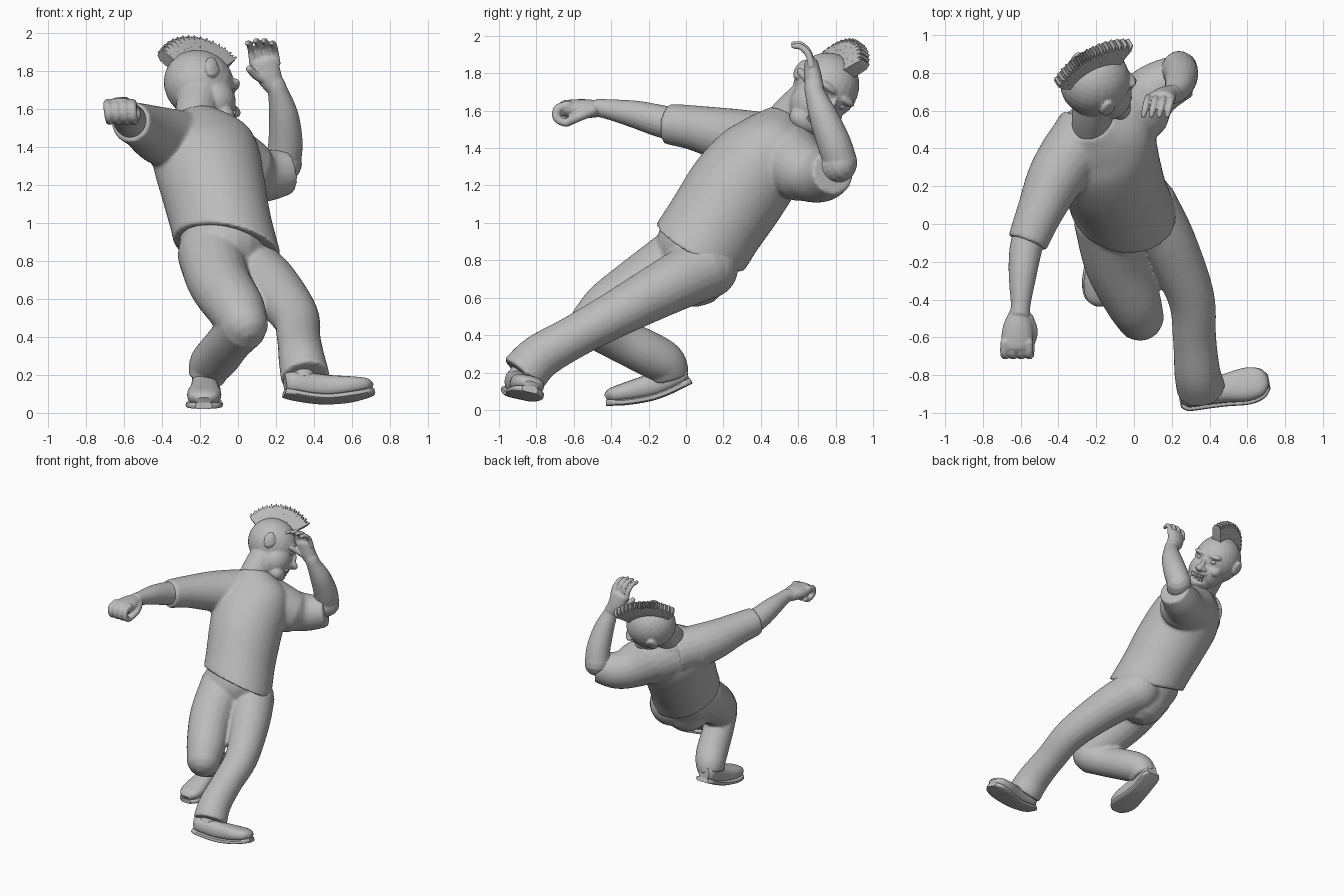
import bpy, bmesh, math
from mathutils import Vector, Matrix

if "Cube" in bpy.data.objects:
    bpy.data.objects.remove(bpy.data.objects["Cube"])

clay = bpy.data.materials.new("plain grey")
clay.use_nodes = True
GREY = (0.5, 0.5, 0.5, 1)
clay.diffuse_color = GREY
clay.node_tree.nodes["Principled BSDF"].inputs["Base Color"].default_value = GREY


def tube(bm, rings, side=(1, 0, 0), steps=5, segs=20, power=1.0, rounded=False):
    """Smooth limb through rings of (x, y, z, half width, half depth)."""
    rows = [Vector(r if len(r) == 5 else (*r, r[3])) for r in rings]
    ext = [rows[0] * 2 - rows[1]] + rows + [rows[-1] * 2 - rows[-2]]
    path = []
    for a, b, c, d in zip(ext, ext[1:], ext[2:], ext[3:]):
        for k in range(steps):
            t = k / steps
            path.append(0.5 * (2 * b + (c - a) * t + (2 * a - 5 * b + 4 * c - d) * t * t
                               + (3 * b - a - 3 * c + d) * t ** 3))
    path.append(rows[-1])
    pts = [Vector(p[:3]) for p in path]
    loops = []

    def ring(center, tangent, rx, ry):
        sx = Vector(side) - tangent * tangent.dot(Vector(side))
        sx.normalize()
        sy = tangent.cross(sx)
        vs = []
        for i in range(segs):
            a = 2 * math.pi * i / segs
            c, s = math.cos(a), math.sin(a)
            vs.append(bm.verts.new(center + sx * rx * math.copysign(abs(c) ** power, c)
                                   + sy * ry * math.copysign(abs(s) ** power, s)))
        loops.append(vs)

    def dome(center, tangent, rx, ry, sign):
        angles = (75, 50, 25) if sign < 0 else (25, 50, 75)
        for deg in angles:
            a = math.radians(deg)
            ring(center + tangent * sign * min(rx, ry) * math.sin(a), tangent,
                 rx * math.cos(a), ry * math.cos(a))

    n = len(pts)
    for i, p in enumerate(path):
        tan = (pts[min(i + 1, n - 1)] - pts[max(i - 1, 0)]).normalized()
        if rounded and i == 0:
            dome(pts[i], tan, p[3], p[4], -1)
        ring(pts[i], tan, p[3], p[4])
        if rounded and i == n - 1:
            dome(pts[i], tan, p[3], p[4], 1)
    for lo, hi in zip(loops, loops[1:]):
        for i in range(segs):
            j = (i + 1) % segs
            bm.faces.new((lo[i], lo[j], hi[j], hi[i]))
    bm.faces.new(loops[0][::-1])
    bm.faces.new(loops[-1])


def ball(bm, frame, center, size):
    m = frame @ Matrix.Translation(center) @ Matrix.Diagonal((*size, 1))
    bmesh.ops.create_uvsphere(bm, u_segments=24, v_segments=16, radius=1, matrix=m)


def finish(name, bm, voxel=0, smooth=4):
    bmesh.ops.recalc_face_normals(bm, faces=bm.faces)
    mesh = bpy.data.meshes.new(name)
    bm.to_mesh(mesh)
    bm.free()
    mesh.materials.append(clay)
    ob = bpy.data.objects.new(name, mesh)
    bpy.context.collection.objects.link(ob)
    bpy.ops.object.select_all(action="DESELECT")
    ob.select_set(True)
    bpy.context.view_layer.objects.active = ob
    if voxel:
        rm = ob.modifiers.new("blend", "REMESH")
        rm.mode, rm.voxel_size, rm.use_smooth_shade = "VOXEL", voxel, True
        sm = ob.modifiers.new("soften", "SMOOTH")
        sm.iterations = smooth
    else:
        bpy.ops.object.shade_smooth_by_angle(angle=math.radians(40))


# Shirt: leaning torso trimmed at a slanted hem, then shoulders and two sleeves
bm = bmesh.new()
tube(bm, [(0, -.08, .64, .27, .26), (-.06, .07, .86, .27, .265), (-.09, .16, 1.0, .265, .265),
          (-.13, .28, 1.18, .275, .27), (-.17, .41, 1.35, .285, .245),
          (-.2, .48, 1.46, .25, .185), (-.23, .54, 1.56, .12, .11)],
     side=(.97, .1, -.2), segs=36)
geom = bm.verts[:] + bm.edges[:] + bm.faces[:]
cut = bmesh.ops.bisect_plane(bm, geom=geom, plane_co=(-.06, .07, .87), plane_no=(.22, .55, 1),
                             clear_inner=True)
rim = [e for e in cut["geom_cut"] if isinstance(e, bmesh.types.BMEdge)]
bmesh.ops.holes_fill(bm, edges=rim, sides=0)
tube(bm, [(-.33, .37, 1.42, .17), (-.15, .5, 1.37, .2), (.02, .6, 1.29, .175)], rounded=True)
tube(bm, [(-.24, .5, 1.41, .17), (-.4, .27, 1.455, .155), (-.5, .06, 1.505, .123),
          (-.565, -.1, 1.53, .108)])
tube(bm, [(-.13, .54, 1.36, .18), (.02, .63, 1.28, .16), (.13, .72, 1.25, .142),
          (.26, .785, 1.27, .12)], side=(0, 0, 1))
finish("shirt", bm, .012, 8)

# Trousers: pelvis with bent right leg and stretched left leg
bm = bmesh.new()
tube(bm, [(-.08, .1, .93, .23), (-.07, .07, .85, .235), (-.05, .05, .74, .19)], rounded=True)
tube(bm, [(-.14, .02, .84, .18), (-.1, -.2, .69, .165), (-.01, -.4, .55, .15),
          (.03, -.49, .47, .13)], rounded=True)
tube(bm, [(.03, -.49, .46, .13), (-.04, -.36, .38, .118), (-.1, -.21, .305, .12),
          (-.145, -.115, .25, .115), (-.17, -.09, .175, .095, .108)])
tube(bm, [(.06, .1, .76, .17), (.18, -.1, .66, .15), (.3, -.38, .51, .125),
          (.32, -.6, .39, .115), (.335, -.78, .285, .122), (.355, -.875, .185, .13)])
ball(bm, Matrix.Identity(4), (.05, .1, .76), (.17, .18, .17))
finish("trousers", bm, .012, 6)


# Shoes: upper, sole and ankle, bent down in the middle
def shoe(name, heel, toe, up, ankle, sag):
    heel, toe, up = Vector(heel), Vector(toe), Vector(up)
    d = toe - heel
    up = (up - d * up.dot(d) / d.length_squared).normalized()
    side = d.cross(up)
    profile = [(0, .045, .1), (.08, .068, .12), (.3, .07, .13), (.5, .075, .125),
               (.75, .09, .105), (.92, .075, .08), (1, .035, .045)]
    upper, sole = [], []
    for t, w, h in profile:
        floor = heel + d * t - up * sag * math.sin(math.pi * t)
        upper.append((*(floor + up * h / 2), w, h / 2))
        sole.append((*(floor + d * (t - .5) * .03), w + .008, .017))
    bm = bmesh.new()
    tube(bm, upper, side=side, power=.8)
    tube(bm, sole, side=side, power=.45, segs=24)
    base = heel + d * .2 + up * .06
    tube(bm, [(*base, .068), (*((base + Vector(ankle)) / 2), .067), (*ankle, .065)])
    finish(name, bm)


shoe("right_shoe", (-.17, .02, .155), (-.18, -.42, .04), (0, 0, 1), (-.16, -.08, .26), .035)
shoe("left_shoe", (.25, -.92, .105), (.705, -.835, .11), (0, .22, 1), (.34, -.85, .24), .035)

# Right arm reaching forward, ending in a fist
bm = bmesh.new()
tube(bm, [(-.53, 0, 1.52, .085), (-.57, -.12, 1.54, .087), (-.59, -.27, 1.58, .074),
          (-.6, -.43, 1.61, .052), (-.605, -.48, 1.615, .055, .05)])
tube(bm, [(-.605, -.47, 1.61, .055, .045), (-.615, -.55, 1.61, .08, .052),
          (-.62, -.64, 1.61, .085, .048)], rounded=True)
for i in range(4):
    x = -.685 + i * .043
    tube(bm, [(x, -.63, 1.63, .024), (x, -.685, 1.61, .024), (x + .005, -.69, 1.56, .023),
              (x + .01, -.645, 1.535, .021), (x + .01, -.6, 1.55, .02)], segs=12, rounded=True)
tube(bm, [(-.56, -.5, 1.6, .03), (-.535, -.57, 1.57, .027), (-.55, -.64, 1.535, .023)],
     segs=12, rounded=True)
finish("right_arm", bm, .007, 3)

# Left arm folded up, with an open hand
bm = bmesh.new()
tube(bm, [(.1, .7, 1.28, .09), (.18, .76, 1.29, .092), (.245, .82, 1.31, .092)],
     side=(0, 0, 1), rounded=True)
tube(bm, [(.24, .825, 1.32, .092), (.25, .79, 1.43, .09), (.24, .735, 1.57, .077),
          (.21, .69, 1.69, .054), (.195, .685, 1.73, .052)], rounded=True)
tube(bm, [(.205, .69, 1.7, .048), (.165, .68, 1.77, .066, .048), (.14, .67, 1.84, .072, .04)],
     side=(1, .1, 0), rounded=True)
for i in range(4):
    x = .078 + i * .042
    lift = .012 * (i in (1, 2))
    tube(bm, [(x, .67, 1.84, .02), (x - .008, .655, 1.9 + lift, .018),
              (x - .018, .615, 1.94 + lift, .017), (x - .028, .575, 1.945 + lift, .014)],
         segs=12, rounded=True)
tube(bm, [(.16, .67, 1.75, .03), (.1, .645, 1.775, .025), (.06, .61, 1.81, .019)],
     segs=12, rounded=True)
finish("left_arm", bm, .006, 2)

# Head frame: local x = its right, y = forward, z = up
fwd = Vector((.86, .2, -.45)).normalized()
up = Vector((.15, .65, .75))
up = (up - fwd * up.dot(fwd)).normalized()
right = fwd.cross(up)
head = Matrix((right, fwd, up)).transposed().to_4x4()
head.translation = (-.205, .75, 1.73)

# Head: skull, jaw, cheeks, brow, nose, lips, ears and neck blended together
bm = bmesh.new()
for center, size in [((0, 0, 0), (.172, .19, .182)), ((.02, .09, -.1), (.138, .125, .135)),
                     ((.035, .16, -.185), (.095, .07, .065)), ((0, .215, -.06), (.034, .05, .032)),
                     ((0, .18, -.03), (.022, .045, .055)), ((.01, .2, -.1), (.07, .025, .02)),
                     ((.02, .2, -.178), (.07, .03, .024))]:
    ball(bm, head, center, size)
for s in (-1, 1):
    ball(bm, head, (s * .075, .13, -.07), (.055, .055, .045))
    ball(bm, head, (s * .06, .16, .045), (.06, .035, .022))
    ball(bm, head, (s * .028, .21, -.068), (.02, .025, .018))
    ball(bm, head, (s * .175, -.005, -.02), (.016, .04, .052))
    ball(bm, head, (s * .184, -.02, -.005), (.013, .035, .052))
tube(bm, [(-.23, .5, 1.52, .1), (-.22, .58, 1.59, .11), (-.2, .68, 1.67, .12)])
finish("head", bm, .008, 3)

# Eyes and teeth
bm = bmesh.new()
for s in (-1, 1):
    ball(bm, head, (s * .06, .158, .005), (.028, .024, .02))
finish("eyes", bm)
bm = bmesh.new()
for z in (-.122, -.15):
    for i in range(7):
        x = (i - 3) * .015
        m = (head @ Matrix.Translation((x + .015, .215 - 3 * x * x, z))
             @ Matrix.Diagonal((.013, .02, .022, 1)))
        bmesh.ops.create_cube(bm, size=1, matrix=m)
finish("teeth", bm)

# Mohawk: a fan of thin blades from the back of the crown to the forehead
bm = bmesh.new()
COUNT = 30
for i in range(COUNT):
    t = i / (COUNT - 1)
    turn = head @ Matrix.Rotation(math.radians(75 - 103 * t), 4, "X")
    length = .265 + .04 * t + .008 * (i % 2)
    corners = []
    for z, w, d in ((.15, .04, .011), (length - .03, .036, .009), (length, .024, .002)):
        corners.append([bm.verts.new(turn @ Vector((sx * w, sy * d, z)))
                        for sx, sy in ((-1, -1), (1, -1), (1, 1), (-1, 1))])
    for lo, hi in zip(corners, corners[1:]):
        for k in range(4):
            bm.faces.new((lo[k], lo[k - 3], hi[k - 3], hi[k]))
    bm.faces.new(corners[0][::-1])
    bm.faces.new(corners[-1])
finish("mohawk", bm)
